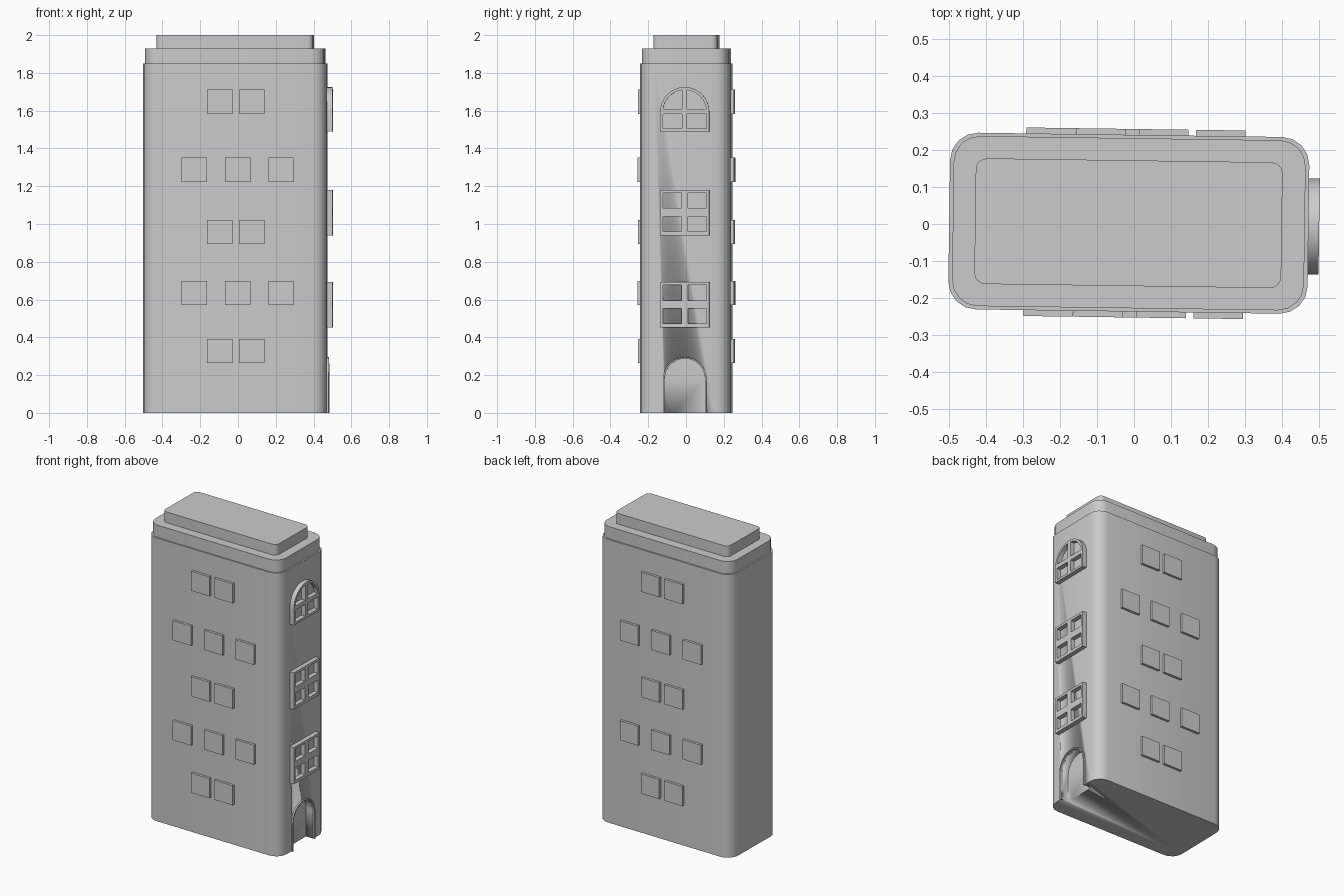
import bpy
from math import pi, sin, cos, asin, acos, radians
from mathutils import Matrix

cube = bpy.data.objects.get("Cube")
if cube:
    bpy.data.objects.remove(cube)

grey = bpy.data.materials.new("plain_grey")
grey.use_nodes = True
GREY = (0.6, 0.6, 0.6, 1)
grey.diffuse_color = GREY
grey.node_tree.nodes["Principled BSDF"].inputs["Base Color"].default_value = GREY

# The whole building is turned slightly on its base
TURN = Matrix.Rotation(radians(-0.8), 4, "Z")
# Profile planes: (u, v, depth) mapped to model axes
UP = Matrix.Identity(4)
SIDE = Matrix(((0, 0, 1, 0), (1, 0, 0, 0), (0, 1, 0, 0), (0, 0, 0, 1)))
FRONT = Matrix(((1, 0, 0, 0), (0, 0, -1, 0), (0, 1, 0, 0), (0, 0, 0, 1)))
BACK = Matrix(((-1, 0, 0, 0), (0, 0, 1, 0), (0, 1, 0, 0), (0, 0, 0, 1)))


def arc(cx, cy, r, a0, a1, n):
    return [(cx + r * cos(a0 + (a1 - a0) * i / n),
             cy + r * sin(a0 + (a1 - a0) * i / n)) for i in range(n + 1)]


def rect(u0, u1, v0, v1):
    return [(u0, v0), (u1, v0), (u1, v1), (u0, v1)]


def rounded(u0, u1, v0, v1, r, n=4):
    corners = [(u1 - r, v1 - r), (u0 + r, v1 - r), (u0 + r, v0 + r), (u1 - r, v0 + r)]
    return [p for k, (cx, cy) in enumerate(corners)
            for p in arc(cx, cy, r, k * pi / 2, (k + 1) * pi / 2, n)]


def arch(half, bottom, spring, n=16):
    return [(-half, bottom), (half, bottom)] + arc(0, spring, half, 0, pi, n)


def extrude(name, loops, w0, w1, plane):
    """Extrude an outline, with any further loops as holes, from depth w0 to w1."""
    curve = bpy.data.curves.new(name, "CURVE")
    curve.dimensions = "2D"
    curve.fill_mode = "BOTH"
    curve.extrude = (w1 - w0) / 2
    for loop in loops:
        spline = curve.splines.new("POLY")
        spline.points.add(len(loop) - 1)
        for point, (u, v) in zip(spline.points, loop):
            point.co = (u, v, 0, 1)
        spline.use_cyclic_u = True
    obj = bpy.data.objects.new(name, curve)
    bpy.context.collection.objects.link(obj)
    bpy.ops.object.select_all(action="DESELECT")
    obj.select_set(True)
    bpy.context.view_layer.objects.active = obj
    bpy.ops.object.convert(target="MESH")
    obj = bpy.context.view_layer.objects.active
    obj.name = name
    # Weld the caps to the walls so that the part is one closed solid
    bpy.ops.object.mode_set(mode="EDIT")
    bpy.ops.mesh.select_all(action="SELECT")
    bpy.ops.mesh.remove_doubles(threshold=0.0001)
    bpy.ops.mesh.normals_make_consistent(inside=False)
    bpy.ops.object.mode_set(mode="OBJECT")
    obj.data.transform(TURN @ plane @ Matrix.Translation((0, 0, (w0 + w1) / 2)))
    obj.data.materials.clear()
    obj.data.materials.append(grey)
    bpy.ops.object.shade_smooth_by_angle(angle=radians(30))
    return obj


# Tower body with stepped roof
body = extrude("tower_body", [rounded(-0.5, 0.472, -0.237, 0.241, 0.075)], 0, 1.85, UP)
extrude("roof_cornice", [rounded(-0.49, 0.462, -0.228, 0.232, 0.07)], 1.85, 1.93, UP)
extrude("roof_cap", [rounded(-0.43, 0.4, -0.168, 0.172, 0.03)], 1.93, 2.0, UP)

# Doorway recess cut into the right end
cutter = extrude("doorway_cutter", [arch(0.107, -0.05, 0.18)], 0.42, 0.6, SIDE)
cutter.hide_render = True
cut = body.modifiers.new("doorway", "BOOLEAN")
cut.operation = "DIFFERENCE"
cut.solver = "EXACT"
cut.object = cutter
bpy.context.view_layer.objects.active = body
bpy.ops.object.modifier_apply(modifier=cut.name)
bpy.data.objects.remove(cutter)

# Thin arched surround of the doorway
surround = ([(-0.115, 0), (-0.107, 0)] + arc(0, 0.18, 0.107, pi, 0, 16)
            + [(0.107, 0), (0.115, 0)] + arc(0, 0.18, 0.115, 0, pi, 16))
extrude("door_surround", [surround], 0.46, 0.482, SIDE)

# Four-pane windows on the right end
for name, z in (("lower", 0.452), ("middle", 0.94)):
    panes = [rect(u, u + 0.098, z + v, z + v + 0.08)
             for u in (-0.115, 0.017) for v in (0.02, 0.144)]
    extrude(name + "_end_window", [rect(-0.13, 0.13, z, z + 0.24)] + panes, 0.46, 0.501, SIDE)

# Arched window above them
R, SPRING, BAR, SILL = 0.115, 1.595, 0.013, 1.61
quarter = [(BAR, SILL)] + arc(0, SPRING, R, asin((SILL - SPRING) / R), acos(BAR / R), 8)
panes = [quarter, [(-u, v) for u, v in quarter],
         rect(-R, -BAR, 1.505, 1.583), rect(BAR, R, 1.505, 1.583)]
extrude("arched_end_window", [arch(0.13, 1.49, SPRING)] + panes, 0.46, 0.501, SIDE)

# Square windows in alternating rows of two and three, on both long walls
for row, z in enumerate((0.328, 0.635, 0.958, 1.287, 1.647)):
    columns = (-0.228, 0.003, 0.231) if row % 2 else (-0.093, 0.077)
    for col, x in enumerate(columns):
        for side, plane, s, wall in (("front", FRONT, 1, 0.237), ("back", BACK, -1, 0.241)):
            outline = rect(s * x - 0.067, s * x + 0.067, z - 0.064, z + 0.064)
            extrude(f"{side}_window_{row + 1}_{col + 1}", [outline], wall - 0.01, wall + 0.016, plane)
